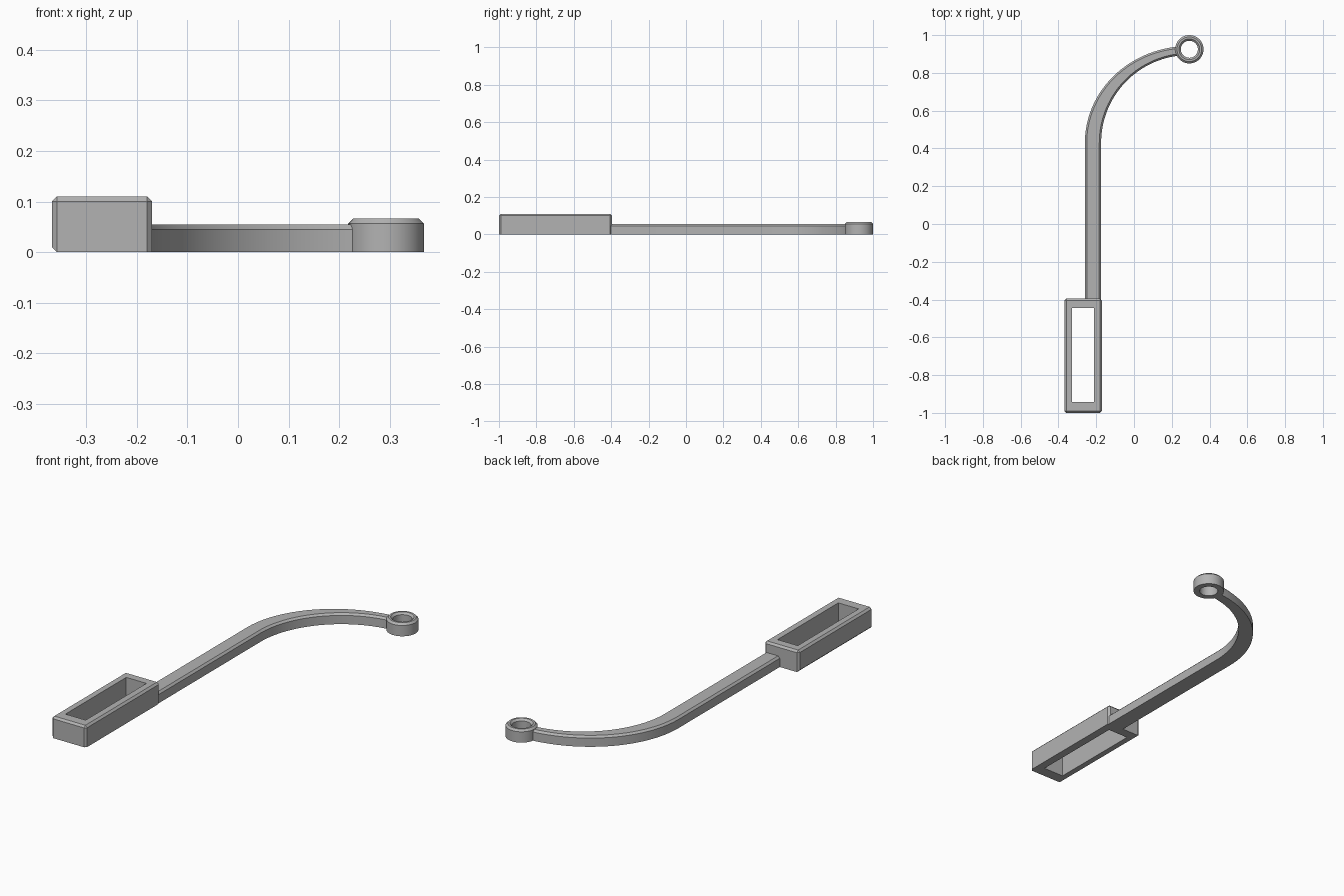
import bpy
import bmesh
from math import cos, sin, pi, radians

if "Cube" in bpy.data.objects:
    bpy.data.objects.remove(bpy.data.objects["Cube"], do_unlink=True)

# Single plain grey material
GREY = (0.45, 0.45, 0.45, 1)
grey = bpy.data.materials.new("plain grey")
grey.use_nodes = True
grey.diffuse_color = GREY
grey.node_tree.nodes["Principled BSDF"].inputs["Base Color"].default_value = GREY

CHAMFER = 0.01


def finish(name, bm, smooth=False):
    bmesh.ops.recalc_face_normals(bm, faces=bm.faces)
    mesh = bpy.data.meshes.new(name)
    bm.to_mesh(mesh)
    bm.free()
    obj = bpy.data.objects.new(name, mesh)
    bpy.context.collection.objects.link(obj)
    mesh.materials.append(grey)
    if smooth:
        bpy.ops.object.select_all(action='DESELECT')
        obj.select_set(True)
        bpy.context.view_layer.objects.active = obj
        bpy.ops.object.shade_smooth_by_angle(angle=radians(30))
    return obj


def box(low, high):
    bm = bmesh.new()
    bmesh.ops.create_cube(bm, size=1)
    for v in bm.verts:
        for i in range(3):
            v.co[i] = high[i] if v.co[i] > 0 else low[i]
    return bm


def bridge(bm, loops, closed=False):
    """Skin a run of closed cross-sections."""
    rings = [[bm.verts.new(p) for p in loop] for loop in loops]
    pairs = list(zip(rings, rings[1:] + rings[:1]))
    for a, b in pairs if closed else pairs[:-1]:
        for i in range(len(a)):
            j = (i + 1) % len(a)
            bm.faces.new((a[i], a[j], b[j], b[i]))
    if not closed:
        bm.faces.new(rings[0])
        bm.faces.new(rings[-1])


# Rectangular frame: chamfered block with a slot right through it
LEFT = -0.368
bm = box((LEFT, -1, 0), (-0.17, -0.395, 0.11))


def chamfered(edge):
    a, b = (v.co for v in edge.verts)
    upright = abs(a.z - b.z) > 0.01
    top = min(a.z, b.z) > 0.1
    outer_foot = max(a.x, b.x) < LEFT + 0.01
    return upright or top or outer_foot


bmesh.ops.bevel(bm, geom=[e for e in bm.edges if chamfered(e)], offset=CHAMFER,
                segments=1, affect='EDGES')
frame = finish("rectangular_frame", bm)
cutter = finish("slot_cutter", box((-0.328, -0.942, -0.1), (-0.212, -0.445, 0.2)))
cutter.hide_render = True
cutter.hide_viewport = True
cutter.display_type = 'WIRE'
slot = frame.modifiers.new("slot", 'BOOLEAN')
slot.operation = 'DIFFERENCE'
slot.solver = 'EXACT'
slot.object = cutter

# Arm: straight bar, then a quarter turn that narrows toward the eyelet
BEND_X, BEND_Y, ARM_H = 0.29, 0.43, 0.055


def arm_section(angle, y):
    outer = (BEND_X - 0.55 * cos(angle), y + 0.512 * sin(angle))
    inner = (BEND_X - 0.464 * cos(angle), y + 0.464 * sin(angle))

    def at(t, z):
        return [o + (i - o) * t for o, i in zip(outer, inner)] + [z]
    width = ((outer[0] - inner[0]) ** 2 + (outer[1] - inner[1]) ** 2) ** 0.5
    c = CHAMFER / width
    return [at(0, 0), at(1, 0), at(1, ARM_H - CHAMFER), at(1 - c, ARM_H),
            at(c, ARM_H), at(0, ARM_H - CHAMFER)]


STEPS = 32
END_ANGLE = 1.443
bm = bmesh.new()
bridge(bm, [arm_section(0, -0.42)] +
       [arm_section(END_ANGLE * i / STEPS, BEND_Y) for i in range(STEPS + 1)])
finish("curved_arm", bm, smooth=True)

# Eyelet: lathed ring with chamfered top rims
EYE_X, EYE_Y, EYE_H = 0.293, 0.925, 0.066
profile = [(0.045, 0), (0.075, 0), (0.075, EYE_H - CHAMFER), (0.065, EYE_H),
           (0.055, EYE_H), (0.045, EYE_H - CHAMFER)]
SIDES = 64
bm = bmesh.new()
bridge(bm, [[(EYE_X + r * cos(2 * pi * k / SIDES), EYE_Y + r * sin(2 * pi * k / SIDES), z)
             for r, z in profile] for k in range(SIDES)], closed=True)
finish("eyelet_ring", bm, smooth=True)
